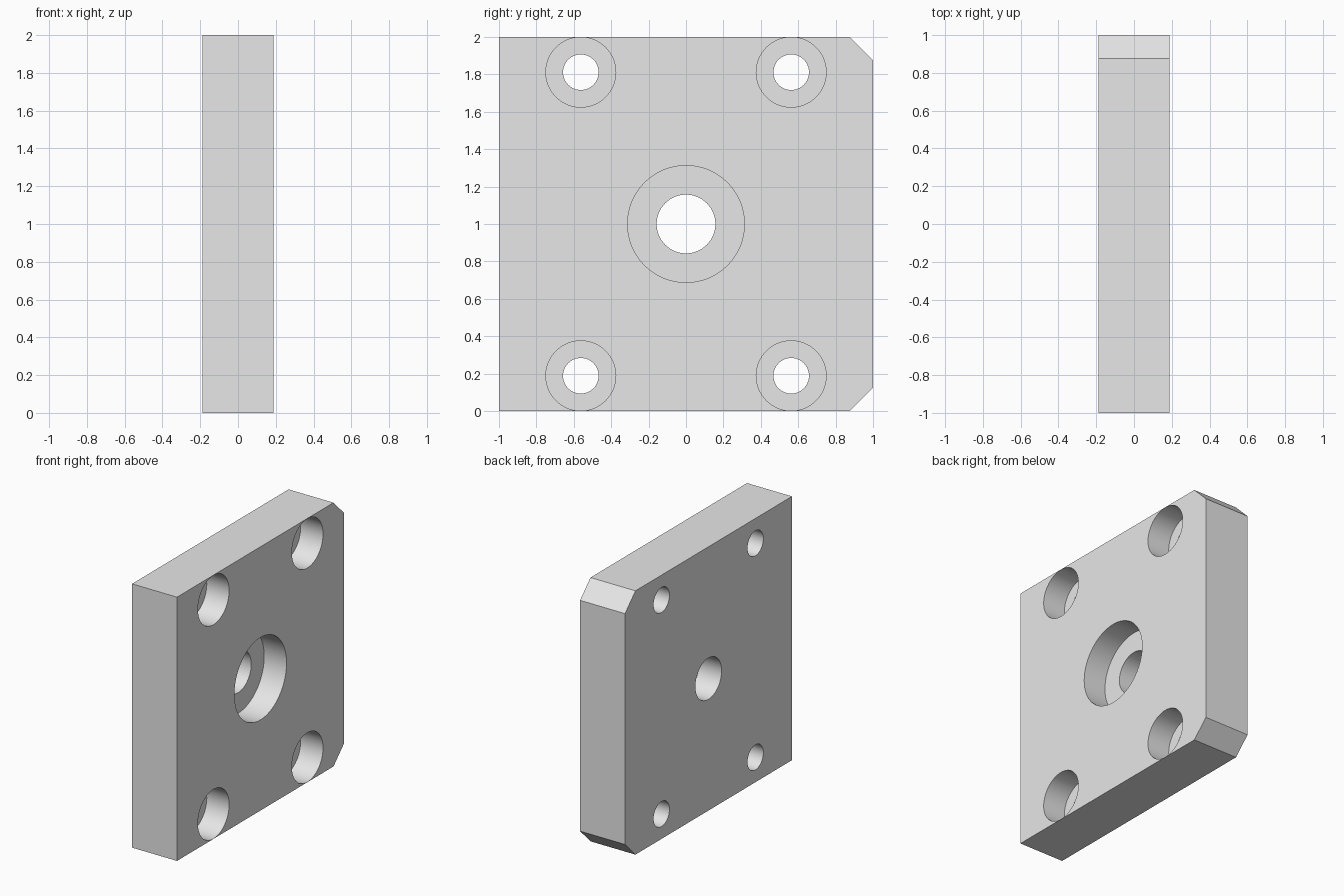
import bpy, bmesh
from math import cos, sin, pi, radians

cube = bpy.data.objects.get("Cube")
if cube:
    bpy.data.objects.remove(cube, do_unlink=True)

HALF = 0.1885    # half the plate thickness
CUT = 0.125      # corner chamfer
DEPTH = 0.1875   # counterbore depth
SEGMENTS = 64

grey = bpy.data.materials.new("light_grey")
grey.use_nodes = True
grey.diffuse_color = (0.8, 0.8, 0.8, 1)
grey.node_tree.nodes["Principled BSDF"].inputs["Base Color"].default_value = (0.8, 0.8, 0.8, 1)


def make_object(name, bm):
    bmesh.ops.recalc_face_normals(bm, faces=bm.faces)
    mesh = bpy.data.meshes.new(name)
    bm.to_mesh(mesh)
    bm.free()
    mesh.materials.append(grey)
    obj = bpy.data.objects.new(name, mesh)
    bpy.context.collection.objects.link(obj)
    return obj


def add_stepped_hole(bm, y, z, wide, narrow):
    """Closed stepped cylinder along x: wide on the +x side, narrow behind."""
    steps = [(HALF + 0.1, wide), (HALF - DEPTH, wide),
             (HALF - DEPTH, narrow), (-HALF - 0.1, narrow)]
    angles = [2 * pi * i / SEGMENTS for i in range(SEGMENTS)]
    rings = [[bm.verts.new((x, y + r * cos(a), z + r * sin(a))) for a in angles]
             for x, r in steps]
    for a, b in zip(rings, rings[1:]):
        for i in range(SEGMENTS):
            j = (i + 1) % SEGMENTS
            bm.faces.new((a[i], a[j], b[j], b[i]))
    bm.faces.new(rings[0])
    bm.faces.new(rings[-1])


# Plate: square outline with both rear corners chamfered
outline = [(-1, 0), (1 - CUT, 0), (1, CUT), (1, 2 - CUT), (1 - CUT, 2), (-1, 2)]
bm = bmesh.new()
face = bm.faces.new([bm.verts.new((-HALF, y, z)) for y, z in outline])
extruded = bmesh.ops.extrude_face_region(bm, geom=[face], use_keep_orig=True)
bmesh.ops.translate(bm, vec=(2 * HALF, 0, 0),
                    verts=[v for v in extruded["geom"] if isinstance(v, bmesh.types.BMVert)])
plate = make_object("mounting_plate", bm)

# Counterbored holes: one in the centre and four near the corners
bm = bmesh.new()
add_stepped_hole(bm, 0, 1, 0.3125, 0.157)
for y in (-0.5625, 0.5625):
    for z in (0.1885, 1.8115):
        add_stepped_hole(bm, y, z, 0.187, 0.095)
cutter = make_object("hole_cutter", bm)
cutter.hide_render = True

# Cut the holes and discard the cutter
boolean = plate.modifiers.new("holes", "BOOLEAN")
boolean.operation = "DIFFERENCE"
boolean.solver = "EXACT"
boolean.object = cutter
bpy.ops.object.select_all(action="DESELECT")
bpy.context.view_layer.objects.active = plate
plate.select_set(True)
bpy.ops.object.modifier_apply(modifier=boolean.name)
bpy.data.objects.remove(cutter, do_unlink=True)

# Smooth bore walls, sharp edges elsewhere
bpy.ops.object.shade_smooth_by_angle(angle=radians(30))
